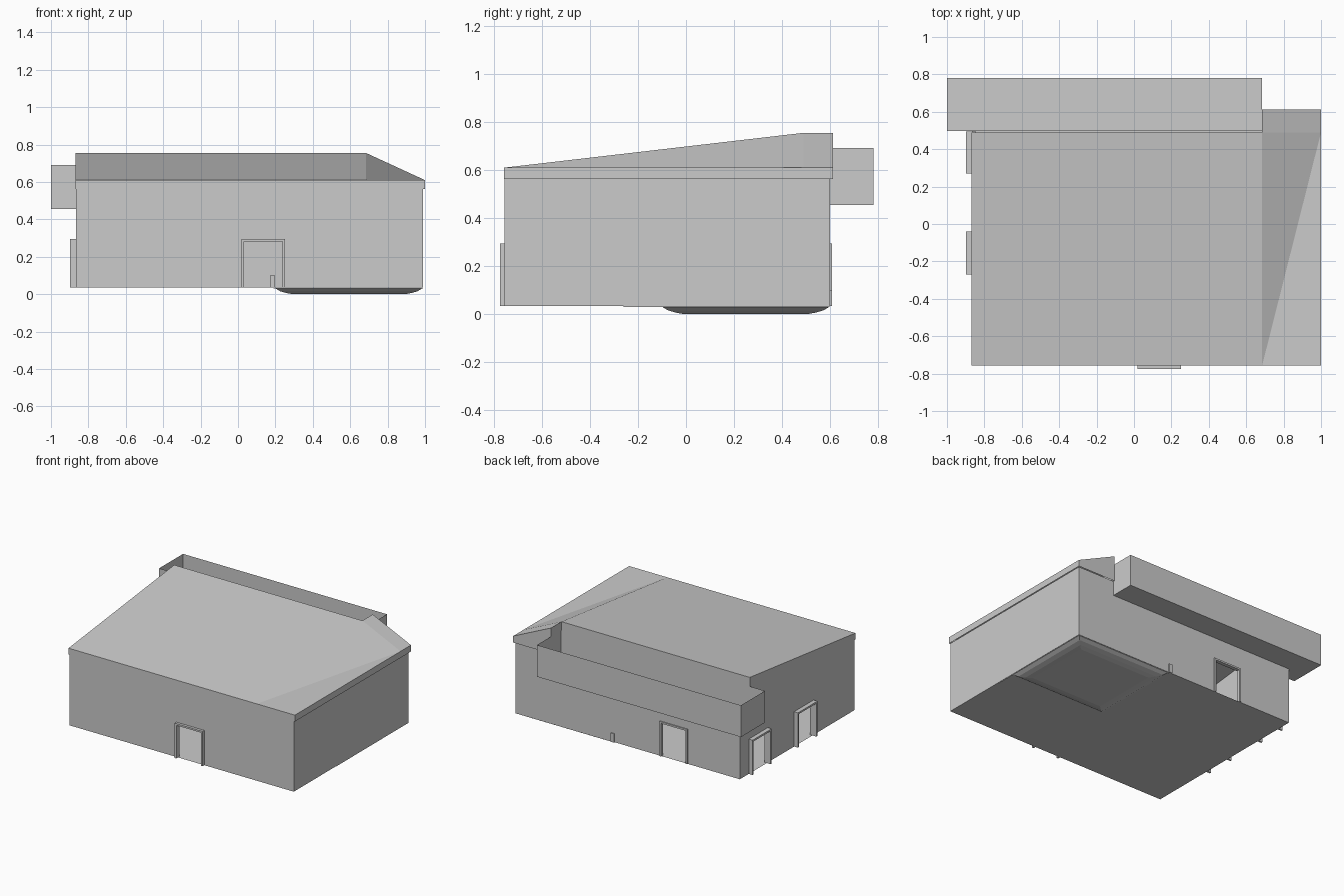
import bpy, bmesh
from mathutils import Vector

if "Cube" in bpy.data.objects:
    bpy.data.objects.remove(bpy.data.objects["Cube"])


def mesh(name, verts, faces, fix=True):
    me = bpy.data.meshes.new(name)
    me.from_pydata([tuple(v) for v in verts], [], faces)
    if fix:
        bm = bmesh.new()
        bm.from_mesh(me)
        bmesh.ops.recalc_face_normals(bm, faces=bm.faces)
        bm.to_mesh(me)
        bm.free()
    ob = bpy.data.objects.new(name, me)
    bpy.context.collection.objects.link(ob)
    return ob


def box(name, x0, x1, y0, y1, z0, z1, open_top=False):
    v = [(x, y, z) for z in (z0, z1) for x, y in ((x0, y0), (x1, y0), (x1, y1), (x0, y1))]
    f = [(3, 2, 1, 0)] + [(i, (i + 1) % 4, (i + 1) % 4 + 4, i + 4) for i in range(4)]
    if not open_top:
        f.append((4, 5, 6, 7))
    return mesh(name, v, f, fix=False)


FLOOR, EAVE = 0.035, 0.565
DOOR_H, JAMB = 0.26, 0.013
X0, X1, Y0, Y1 = -0.865, 0.99, -0.755, 0.6
FX = 0.685                       # right end of the long back trough


def wall(name, a, b, doors, outward, tops=None):
    """Thin wall from a to b (outside on the right hand), with framed openings."""
    a, b = Vector((*a, 0)), Vector((*b, 0))
    d = (b - a).normalized()
    n = Vector((d.y, -d.x, 0))
    length = (b - a).length

    def at(s, z, off=0.0):
        return a + d * s + n * off + Vector((0, 0, z))

    outline = [(0, FLOOR)]
    for s0, s1 in doors:
        top = FLOOR + DOOR_H - JAMB
        outline += [(s0 + JAMB, FLOOR), (s0 + JAMB, top), (s1 - JAMB, top), (s1 - JAMB, FLOOR)]
    outline += [(length, FLOOR)] + (tops or [(length, EAVE), (0, EAVE)])
    mesh(name, [at(s, z) for s, z in outline], [tuple(range(len(outline)))], fix=False)
    # U-shaped frame around each opening
    for k, (s0, s1) in enumerate(doors):
        h = FLOOR + DOOR_H
        outer = [(s0, FLOOR), (s0, h), (s1, h), (s1, FLOOR)]
        inner = [(s0 + JAMB, FLOOR), (s0 + JAMB, h - JAMB), (s1 - JAMB, h - JAMB), (s1 - JAMB, FLOOR)]
        v = [at(s, z, o) for o in (outward, -0.02) for s, z in outer + inner]
        f = [(0, 4, 12, 8), (3, 7, 15, 11)]
        for i in range(3):
            f += [(i, i + 1, i + 5, i + 4), (i + 8, i + 9, i + 13, i + 12),
                  (i, i + 1, i + 9, i + 8), (i + 4, i + 5, i + 13, i + 12)]
        mesh(f"{name}_door_frame_{k + 1}", v, f)


# Walls, the back one stepped down below the trough
wall("front_wall", (X0, Y0), (X1, Y0), [(0.02 - X0, 0.25 - X0)], 0.02)
wall("right_wall", (X1, Y0), (X1, Y1), [], 0)
wall("back_wall", (X1, Y1), (X0, Y1), [(X1 + 0.205, X1 + 0.435)], 0.008,
     [(X1 - X0, 0.455), (X1 - FX, 0.455), (X1 - FX, EAVE), (0, EAVE)])
wall("left_wall", (X0, Y1), (X0, Y0),
     [(Y1 - 0.495, Y1 - 0.27), (Y1 + 0.04, Y1 + 0.27)], 0.032)

# Floor
mesh("floor", [(X0, Y0, FLOOR), (X1, Y0, FLOOR), (X1, Y1, FLOOR), (X0, Y1, FLOOR)],
     [(0, 1, 2, 3)], fix=False)

# Roof with sloped main plane, dropped right side and fascia
L, R, F, B, BB, Z, T = -0.87, 1.0, -0.757, 0.49, 0.612, 0.61, 0.755
top = [(L, F, Z), (FX, F, Z), (R, F, Z), (R, B, Z), (R, BB, Z), (FX, BB, T), (FX, B, T), (L, B, T)]
low = [(x, y, 0.562) for x, y, _ in top]
faces = [(0, 1, 6, 7), (1, 2, 3), (1, 3, 6), (3, 4, 5, 6)]
faces += [(i + 8, (i + 1) % 8 + 8, (i + 1) % 8, i) for i in range(8)]
mesh("roof", top + low, faces)

# Open trough along the back
box("back_trough", -1.0, FX, 0.497, 0.78, 0.455, 0.692, open_top=True)

# Small post at the foot of the back wall
box("back_post", 0.17, 0.197, 0.59, 0.608, FLOOR, 0.1)

# Thin pad and rounded foundation block underneath
box("foundation_pad", 0.19, X1 - 0.002, -0.26, Y1 - 0.002, 0.031, FLOOR - 0.001)
rings = [(0.0, 0.031), (0.025, 0.016), (0.06, 0.006), (0.095, 0.0)]
v = [(x, y, z) for i, z in rings for x, y in
     ((0.2 + i, -0.1 + i), (0.985 - i, -0.1 + i), (0.985 - i, 0.597 - i), (0.2 + i, 0.597 - i))]
f = [(r * 4 + i, r * 4 + (i + 1) % 4, r * 4 + 4 + (i + 1) % 4, r * 4 + 4 + i)
     for r in range(3) for i in range(4)]
mesh("foundation_block", v, f + [(0, 1, 2, 3), (12, 13, 14, 15)])
